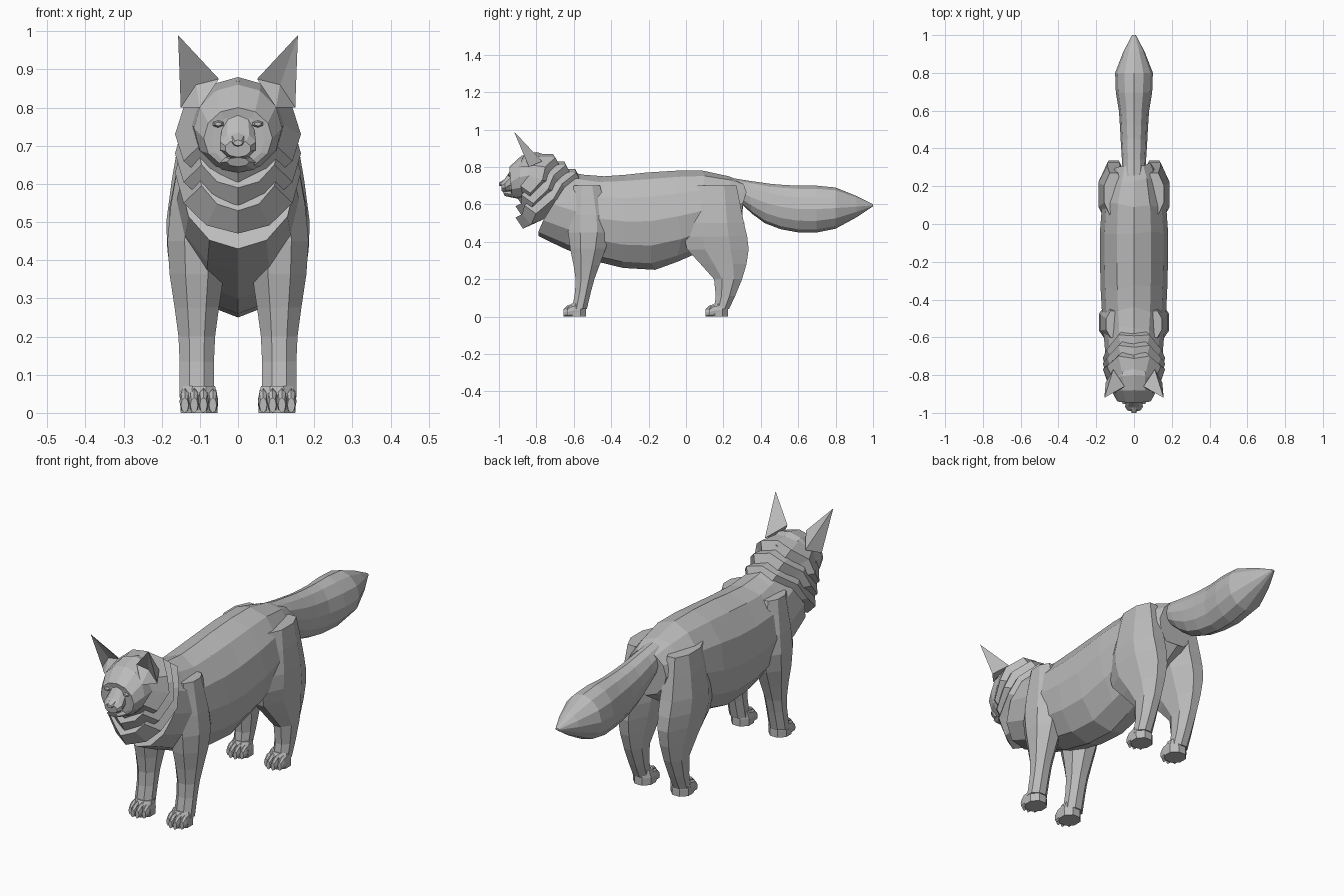
import bpy
import bmesh
import random
from math import sin, cos, pi
from mathutils import Vector

random.seed(4)
cube = bpy.data.objects.get("Cube")
if cube:
    bpy.data.objects.remove(cube)

grey = bpy.data.materials.new("plain grey")
grey.use_nodes = True
grey.diffuse_color = (.5, .5, .5, 1)
grey.node_tree.nodes["Principled BSDF"].inputs["Base Color"].default_value = grey.diffuse_color


def finish(name, bm):
    bmesh.ops.recalc_face_normals(bm, faces=bm.faces)
    mesh = bpy.data.meshes.new(name)
    bm.to_mesh(mesh)
    bm.free()
    mesh.materials.append(grey)
    obj = bpy.data.objects.new(name, mesh)
    bpy.context.collection.objects.link(obj)
    return obj


def loft(name, rings):
    """Skin a list of equal point rings and cap both ends."""
    bm = bmesh.new()
    loops = [[bm.verts.new(point) for point in ring] for ring in rings]
    count = len(loops[0])
    for near, far in zip(loops, loops[1:]):
        for i in range(count):
            j = (i + 1) % count
            bm.faces.new((near[i], near[j], far[j], far[i]))
    bm.faces.new(loops[0])
    bm.faces.new(loops[-1])
    return finish(name, bm)


def flow(rows, steps):
    """Fill in extra rows along a smooth curve through the given ones."""
    rows = [Vector(row) for row in rows]
    padded = [rows[0], *rows, rows[-1]]
    filled = []
    for a, b, c, d in zip(padded, padded[1:], padded[2:], padded[3:]):
        for step in range(steps):
            t = step / steps
            bend = (2 * a - 5 * b + 4 * c - d) * t ** 2 + (3 * b - a - 3 * c + d) * t ** 3
            filled.append(b + ((c - a) * t + bend) / 2)
    return filled + [rows[-1]]


def trunk(name, rows, jag=0, x=0, sides=12):
    """Loft along y; rows are half width, top y, top z, bottom y, bottom z."""
    rings = []
    for width, top_y, top_z, low_y, low_z in rows:
        top, low = Vector((x, top_y, top_z)), Vector((x, low_y, low_z))
        ring = []
        for i in range(sides):
            angle = 2 * pi * i / sides
            point = low.lerp(top, (1 + cos(angle)) / 2)
            tooth = jag if i % 2 else -jag
            ring.append(point + Vector((width * sin(angle), tooth, 0)))
        rings.append(ring)
    return loft(name, rings)


def limb(name, x, rows, sides=8):
    """Upright loft; rows are height, half width, middle y, half depth."""
    rings = []
    for height, width, y, depth in rows:
        ring = []
        for i in range(sides):
            angle = 2 * pi * (i + .5) / sides
            grow = 1 / cos(pi / sides)
            ring.append((x + width * grow * cos(angle), y + depth * grow * sin(angle), height))
        rings.append(ring)
    return loft(name, rings)


# Body with slightly ragged fur
body = trunk("body", flow([
    (.15, -.6, .77, -.8, .43),
    (.17, -.45, .75, -.5, .3),
    (.18, -.2, .77, -.18, .25),
    (.17, .1, .78, .1, .36),
    (.1, .32, .72, .3, .5)], steps=2))
for vertex in body.data.vertices:
    vertex.co.y += random.uniform(-.015, .015)

# Bushy tail
trunk("tail", flow([
    (.06, .25, .74, .3, .6),
    (.07, .45, .71, .42, .5),
    (.08, .6, .7, .6, .45),
    (.1, .8, .69, .8, .47),
    (.01, 1, .6, 1, .59)], steps=2))

# Overlapping tiers of mane fur, each flaring out and tucking back in
for tier, name in enumerate(("cheek_mane", "throat_mane", "chest_mane")):
    y, top, low = -.7 + tier * .06, .87 - tier * .04, .59 - tier * .06
    trunk(name, [
        (.11, y - .13, top, -.9, low + .06),
        (.165, y, top, -.86, low),
        (.1, y + .03, top - .07, -.78, low + .04)], jag=.012)

# Head with brow, muzzle, jaw and nose
trunk("head", [
    (.09, -.7, .85, -.8, .64),
    (.12, -.8, .88, -.87, .63),
    (.115, -.88, .86, -.9, .63),
    (.09, -.945, .8, -.93, .64),
    (.07, -.94, .78, -.935, .65)])
trunk("muzzle", [
    (.06, -.9, .8, -.9, .66),
    (.045, -.94, .78, -.94, .665),
    (.05, -.97, .735, -.965, .665),
    (.035, -.99, .715, -.985, .67)], sides=10)
trunk("jaw", [
    (.06, -.9, .68, -.9, .63),
    (.03, -.98, .67, -.97, .645)], sides=8)
trunk("nose", [
    (.024, -.97, .735, -.97, .695),
    (.012, -1, .715, -1, .7)], sides=8)


def ear(name, side):
    """Pointed ear with a hollow front."""
    bm = bmesh.new()
    tip, inner, front, outer, back, hollow = [
        bm.verts.new((side * x, y, z)) for x, y, z in (
            (.157, -.92, .99), (.05, -.86, .875), (.1, -.895, .8),
            (.15, -.84, .8), (.11, -.77, .83), (.11, -.85, .86))]
    rim = [tip, inner, front, outer]
    for first, second in zip(rim, rim[1:] + rim[:1]):
        bm.faces.new((first, second, hollow))
        bm.faces.new((second, first, back))
    finish(name, bm)


def paw(name, side, y):
    """Paw block with four toes; y is the tip of the longest toes."""
    limb(name, side * .102, [
        (0, .048, y + .07, .05),
        (.035, .05, y + .07, .05),
        (.07, .042, y + .08, .035)])
    for i in range(4):
        tip = y if i in (1, 2) else y + .018
        trunk(f"{name}_toe_{i + 1}", [
            (.013, tip + .06, .07, tip + .06, 0),
            (.014, tip + .02, .06, tip + .02, 0),
            (.01, tip, .04, tip, 0)], x=side * (.066 + i * .0245), sides=8)


for word, side in (("left", 1), ("right", -1)):
    ear(f"{word}_ear", side)

    # Almond eye
    trunk(f"{word}_eye", [
        (.02, -.93, .77, -.93, .745),
        (.01, -.952, .762, -.952, .752)], x=side * .052, sides=6)

    # Shoulder and foreleg
    limb(f"{word}_front_leg", side * .108, flow([
        (.7, .04, -.53, .07),
        (.45, .077, -.52, .11),
        (.2, .048, -.54, .05),
        (.04, .045, -.57, .04)], steps=3))
    paw(f"{word}_front_paw", side, -.655)

    # Thigh, hock and hind leg
    limb(f"{word}_hind_leg", side * .108, flow([
        (.7, .05, .16, .11),
        (.5, .08, .155, .155),
        (.36, .068, .17, .165),
        (.2, .047, .225, .075),
        (.04, .04, .19, .04)], steps=2))
    paw(f"{word}_hind_paw", side, .105)
